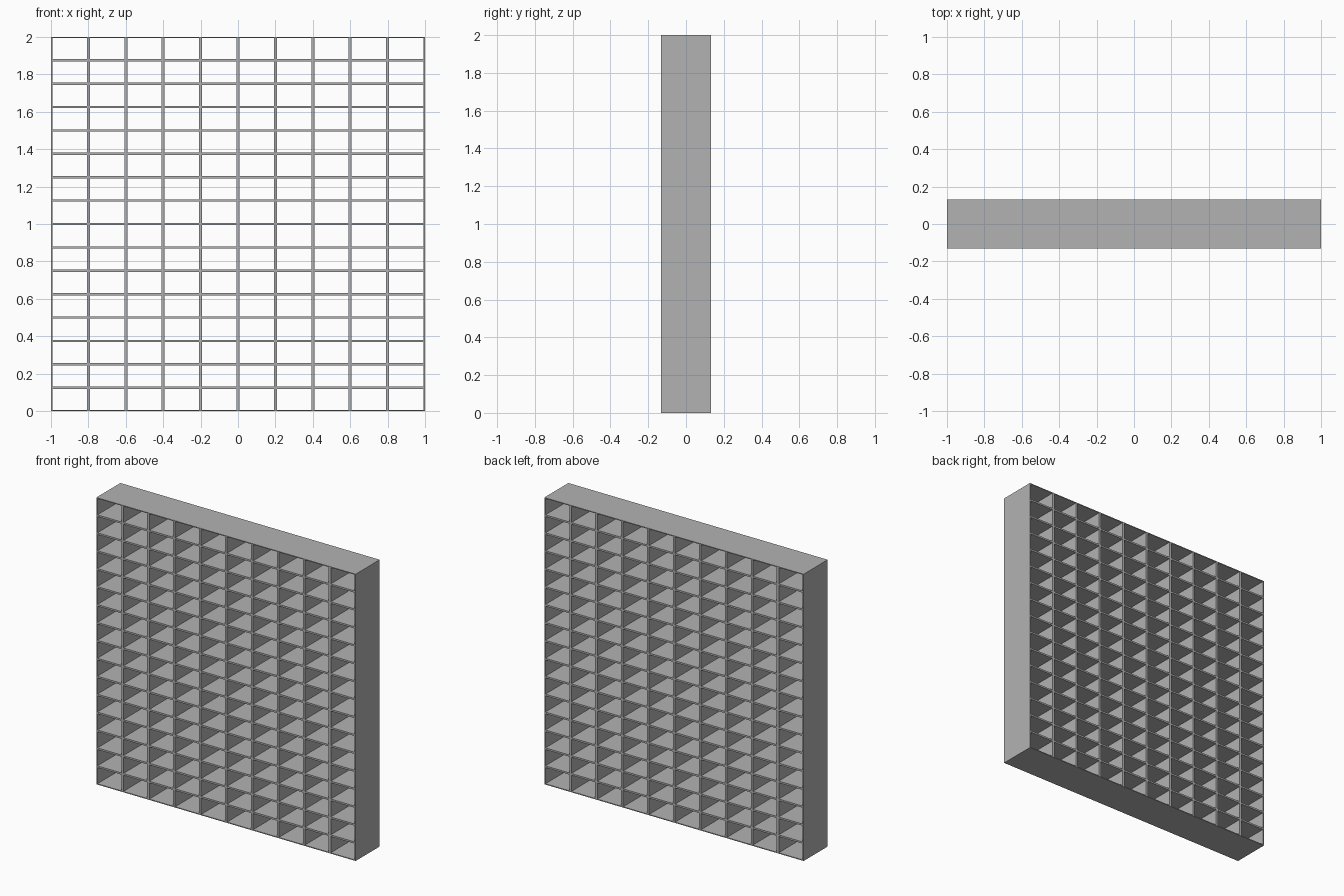
import bpy
import bmesh

cube = bpy.data.objects.get("Cube")
if cube:
    bpy.data.objects.remove(cube, do_unlink=True)

WIDTH, HEIGHT, DEPTH = 2.0, 2.0, 0.264
COLUMNS, ROWS = 10, 16
HALF_UPRIGHT, HALF_SHELF = 0.008, 0.006

# Plain grey
grey = bpy.data.materials.new("grey")
grey.use_nodes = True
colour = (0.45, 0.45, 0.45, 1)
grey.diffuse_color = colour
grey.node_tree.nodes["Principled BSDF"].inputs["Base Color"].default_value = colour


def bar_edges(start, length, count, half):
    """Edge positions of evenly spaced bars, half as thick at both ends."""
    edges = [start]
    for i in range(count):
        edges.append(start + i * length / count + half)
        edges.append(start + (i + 1) * length / count - half)
    edges.append(start + length)
    return edges


xs = bar_edges(-WIDTH / 2, WIDTH, COLUMNS, HALF_UPRIGHT)
zs = bar_edges(0, HEIGHT, ROWS, HALF_SHELF)

# Flat lattice on the front plane; odd-odd patches are the open cells
bm = bmesh.new()
points = [[bm.verts.new((x, -DEPTH / 2, z)) for z in zs] for x in xs]
for i in range(len(xs) - 1):
    for j in range(len(zs) - 1):
        if i % 2 and j % 2:
            continue
        bm.faces.new((points[i][j], points[i + 1][j],
                      points[i + 1][j + 1], points[i][j + 1]))

# Push the lattice back to give the walls their depth
result = bmesh.ops.extrude_face_region(bm, geom=bm.faces[:], use_keep_orig=True)
back = [v for v in result["geom"] if isinstance(v, bmesh.types.BMVert)]
bmesh.ops.translate(bm, verts=back, vec=(0, DEPTH, 0))
bmesh.ops.recalc_face_normals(bm, faces=bm.faces[:])

mesh = bpy.data.meshes.new("lattice_panel")
bm.to_mesh(mesh)
bm.free()
mesh.materials.append(grey)
panel = bpy.data.objects.new("lattice_panel", mesh)
bpy.context.collection.objects.link(panel)
